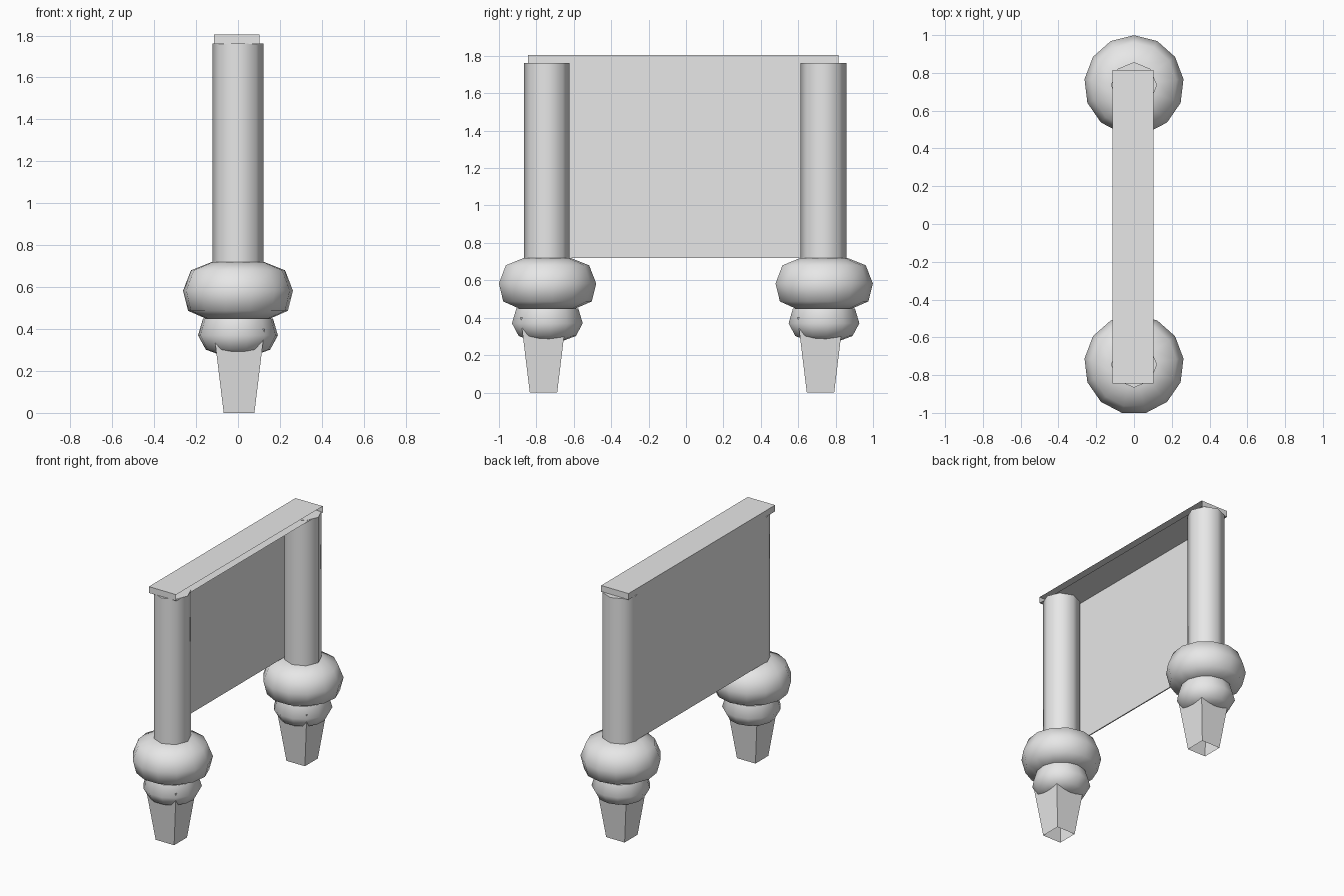
import bpy, bmesh, math
from mathutils import Vector

cube = bpy.data.objects.get("Cube")
if cube:
    bpy.data.objects.remove(cube, do_unlink=True)

grey = bpy.data.materials.new("plain_grey")
grey.use_nodes = True
colour = (0.8, 0.8, 0.8, 1)
grey.diffuse_color = colour
grey.node_tree.nodes["Principled BSDF"].inputs["Base Color"].default_value = colour


def finish(name, bm, smooth=False):
    bmesh.ops.recalc_face_normals(bm, faces=bm.faces)
    mesh = bpy.data.meshes.new(name)
    bm.to_mesh(mesh)
    bm.free()
    mesh.materials.append(grey)
    obj = bpy.data.objects.new(name, mesh)
    bpy.context.collection.objects.link(obj)
    if smooth:
        bpy.ops.object.select_all(action="DESELECT")
        obj.select_set(True)
        bpy.context.view_layer.objects.active = obj
        bpy.ops.object.shade_smooth_by_angle(angle=math.radians(60))
    return obj


def turned(name, profile, sides, y):
    """Turned part from (radius, height) points, closed at both ends."""
    bm = bmesh.new()
    rings = []
    for r, z in profile:
        angles = [math.pi / 2 + i * math.tau / sides for i in range(sides)]
        rings.append([bm.verts.new((r * math.cos(a), y + r * math.sin(a), z)) for a in angles])
    for low, high in zip(rings, rings[1:]):
        for i in range(sides):
            j = (i + 1) % sides
            bm.faces.new((low[i], low[j], high[j], high[i]))
    bm.faces.new(rings[0])
    bm.faces.new(rings[-1])
    return finish(name, bm, True)


def box(name, low, high, open_dir=None, taper=1.0):
    """Box between two corners; the side facing open_dir is left out."""
    low, high = Vector(low), Vector(high)
    mid, size = (low + high) / 2, high - low
    bm = bmesh.new()
    bmesh.ops.create_cube(bm, size=1)
    if open_dir:
        gone = [f for f in bm.faces if f.normal.dot(Vector(open_dir)) > 0.9]
        bmesh.ops.delete(bm, geom=gone, context="FACES_ONLY")
    for v in bm.verts:
        k = taper if v.co.z < 0 else 1
        v.co = mid + Vector((v.co.x * size.x * k, v.co.y * size.y * k, v.co.z * size.z))
    return finish(name, bm)


LARGE_BULB = [(0.155, 0.45), (0.24, 0.487), (0.264, 0.583), (0.226, 0.68), (0.126, 0.72)]
SMALL_BULB = [(0.09, 0.278), (0.155, 0.302), (0.192, 0.37), (0.168, 0.45)]
POST = [(0.122, 0.70), (0.122, 1.762)]

# Two matching legs
for side, y, foot_y in (("front", -0.744, -0.762), ("back", 0.735, 0.719)):
    turned(side + "_post", POST, 8, y)
    turned(side + "_large_bulb", LARGE_BULB, 13, y)
    turned(side + "_small_bulb", SMALL_BULB, 13, y)
    # Tapered foot, open underneath
    w = 0.122
    box(side + "_foot", (0.005 - w, foot_y - w, 0), (0.005 + w, foot_y + w, 0.4), (0, 0, -1), 0.6)

# Thin panel between the posts
box("panel", (-0.115, -0.73, 0.72), (-0.107, 0.72, 1.76))
# Hollow top rail, open on one long side
box("top_rail", (-0.115, -0.845, 1.76), (0.102, 0.815, 1.805), (1, 0, 0))
